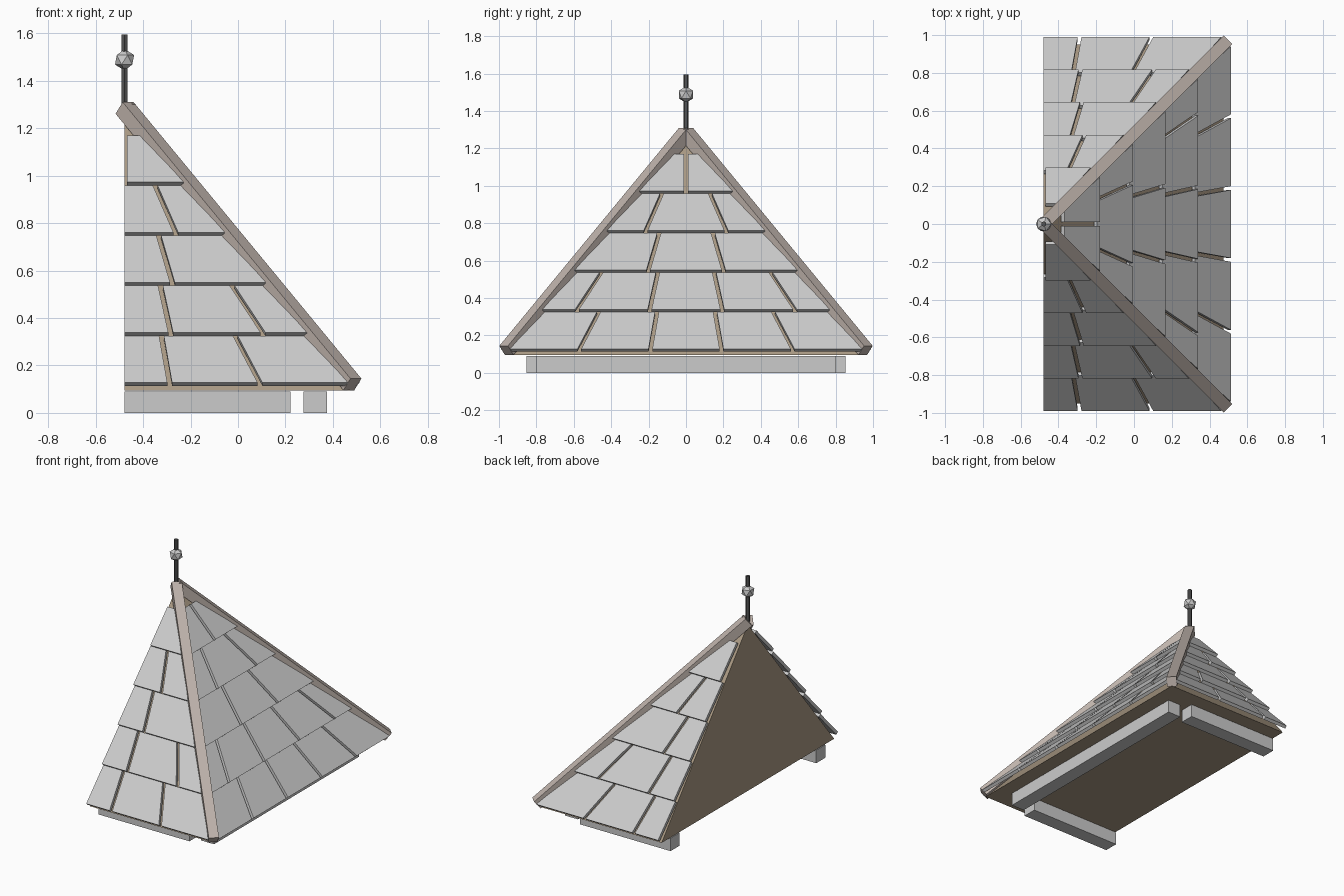
import bpy, bmesh, math
from mathutils import Vector, Matrix

if "Cube" in bpy.data.objects:
    bpy.data.objects.remove(bpy.data.objects["Cube"])

AX = -0.478                  # x of the cut plane and apex
BASE, APEX, SLOPE = 0.095, 1.255, 1.22
ROW = 0.211                  # height of one slate course


def material(name, col):
    m = bpy.data.materials.new(name)
    m.diffuse_color = (*col, 1)
    m.use_nodes = True
    m.node_tree.nodes["Principled BSDF"].inputs["Base Color"].default_value = m.diffuse_color
    return m


WOOD = material("dark_wood", (0.40, 0.32, 0.23))
RIDGE = material("ridge_wood", (0.52, 0.45, 0.41))
IRON = material("iron", (0.09, 0.09, 0.09))


def finish(name, bm, mat=None):
    bmesh.ops.recalc_face_normals(bm, faces=bm.faces[:])
    me = bpy.data.meshes.new(name)
    bm.to_mesh(me)
    bm.free()
    ob = bpy.data.objects.new(name, me)
    bpy.context.collection.objects.link(ob)
    if mat:
        me.materials.append(mat)
    return ob


def hull(bm, pts):
    vs = [bm.verts.new(p) for p in pts]
    for f in ((0, 1, 2, 3), (4, 5, 6, 7), (0, 1, 5, 4), (1, 2, 6, 5), (2, 3, 7, 6), (3, 0, 4, 7)):
        bm.faces.new([vs[i] for i in f])


def box(name, lo, hi, mat=None):
    bm = bmesh.new()
    xy = ((lo[0], lo[1]), (hi[0], lo[1]), (hi[0], hi[1]), (lo[0], hi[1]))
    hull(bm, [(x, y, z) for z in (lo[2], hi[2]) for x, y in xy])
    return finish(name, bm, mat)


# Roof core: half of a square pyramid
bm = bmesh.new()
h = (APEX - BASE) / SLOPE
base = [bm.verts.new((x, y, BASE)) for x, y in ((AX, -h), (AX + h, -h), (AX + h, h), (AX, h))]
top = bm.verts.new((AX, 0, APEX))
bm.faces.new(base)
for i in range(4):
    bm.faces.new((base[i], base[(i + 1) % 4], top))
finish("roof_core", bm, WOOD)

# Slates: joint positions per course, as fractions of the half width
JOINTS = [(-1, -.6, -.2, .2, .6, 1), (-1, -.75, -.25, .25, .75, 1),
          (-1, -1 / 3, 1 / 3, 1), (-1, -.5, .5, 1), (-1, 0, 1)]
GAP = 0.01
SIDES = {
    "front": lambda u, r, z: (AX + u, -r, z),
    "back": lambda u, r, z: (AX + u, r, z),
    "right": lambda u, r, z: (AX + r, u, z),
}


def half_width(z):
    return (APEX - z) / SLOPE


for side, place in SIDES.items():
    bm = bmesh.new()
    for i, joints in enumerate(JOINTS):
        z0 = BASE + i * ROW
        z1 = z0 + ROW
        for a, b in zip(joints, joints[1:]):
            if side != "right" and b <= 0:
                continue
            pts = []
            for lift in (0, 0.022):           # underside, then top
                for f, z, n, s in ((a, z0, .03, 1), (b, z0, .03, -1),
                                   (b, z1, .008, -1), (a, z1, .008, 1)):
                    u = f * half_width(z) + s * GAP
                    if side != "right":
                        u = max(u, 0)
                    n += lift
                    pts.append(place(u, half_width(z) + .774 * n, z + .634 * n))
            hull(bm, pts)
    finish(side + "_slates", bm)

# Hip beams running from the apex to the two corners
for name, s in (("front_hip_beam", -1), ("back_hip_beam", 1)):
    p = Vector((AX, 0, 1.285))
    q = Vector((AX + 0.96, s * 0.96, 0.12))
    d = (q - p).normalized()
    w = d.cross(Vector((0, 0, 1))).normalized() * 0.0325
    n = w.cross(d).normalized() * 0.0325
    bm = bmesh.new()
    hull(bm, [c + w * i + n * j for c in (p, q) for i, j in ((-1, -1), (1, -1), (1, 1), (-1, 1))])
    finish(name, bm, RIDGE)

# Wall plates under the eaves
box("right_wall_plate", (0.275, -0.80, 0), (0.375, 0.80, 0.09))
box("front_wall_plate", (AX, -0.853, 0), (0.222, -0.753, 0.09))
box("back_wall_plate", (AX, 0.753, 0), (0.222, 0.853, 0.09))

# Finial rod and ball
bm = bmesh.new()
bmesh.ops.create_cone(bm, cap_ends=True, segments=6, radius1=0.014, radius2=0.014, depth=0.36,
                      matrix=Matrix.Translation((AX, 0, 1.415)))
finish("finial_rod", bm, IRON)
bm = bmesh.new()
bmesh.ops.create_icosphere(bm, subdivisions=1, radius=0.045,
                           matrix=Matrix.Translation((AX, 0, 1.488)))
finish("finial_ball", bm)
